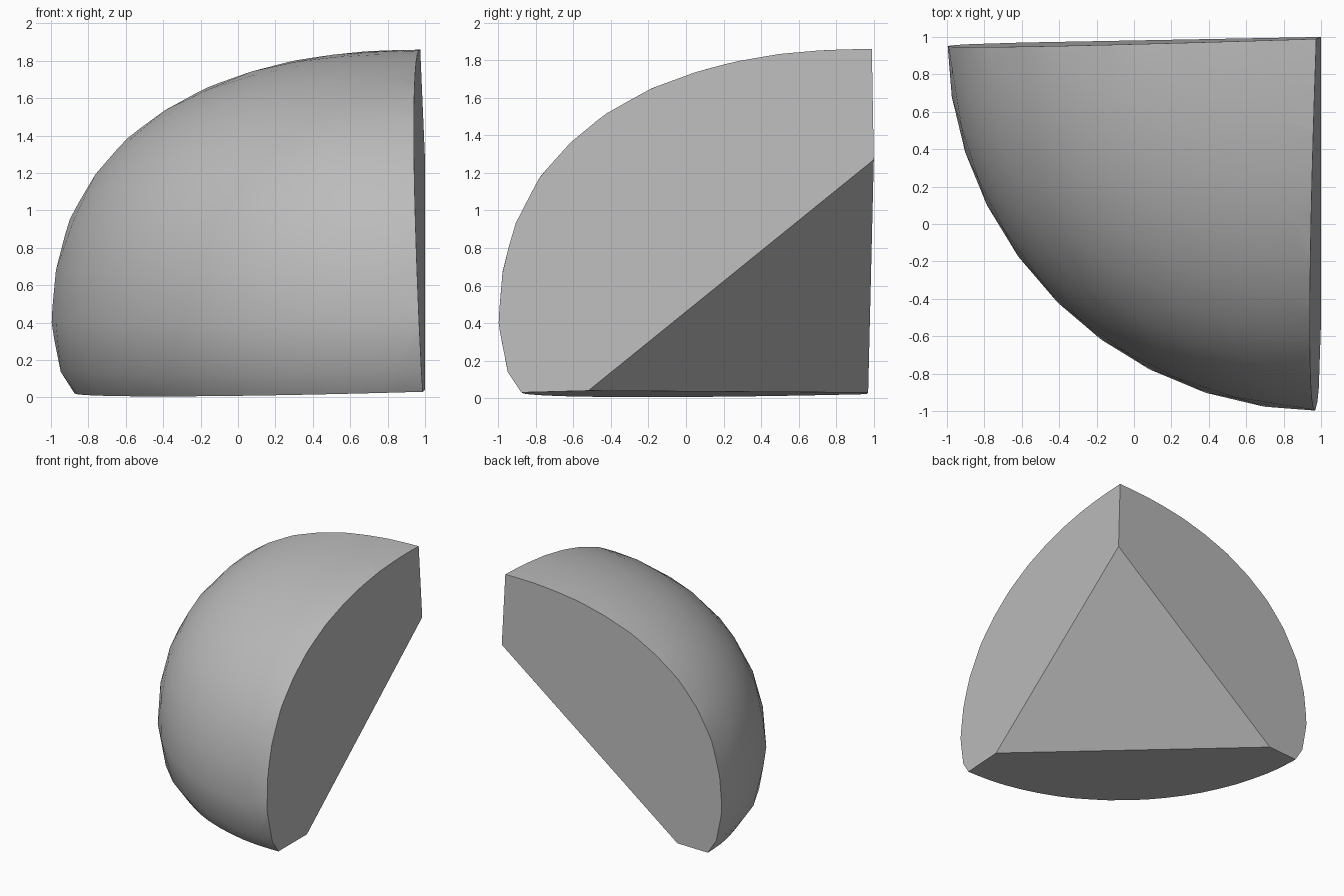
import bpy, bmesh, math
from mathutils import Vector

cube = bpy.data.objects.get("Cube")
if cube:
    bpy.data.objects.remove(cube, do_unlink=True)

# One stone grey
grey = bpy.data.materials.new("stone_grey")
grey.use_nodes = True
colour = (0.5, 0.5, 0.5, 1)
grey.diffuse_color = colour
grey.node_tree.nodes["Principled BSDF"].inputs["Base Color"].default_value = colour

CENTRE = Vector((1.0, 1.0, 0.4))
RADIUS, RISE, DROP, POWER = 2.0, 1.46, 0.95, 2.3
INSIDE = Vector((0, 0, 0.9))


def dome_point(d):
    """Push a direction out to the rounded outer shell."""
    height = RISE if d.z > 0 else DROP
    size = (math.hypot(d.x, d.y) / RADIUS) ** POWER + (abs(d.z) / height) ** POWER
    return CENTRE + d * size ** (-1 / POWER)


def slice_flat(bm, a, b, c):
    """Cut with the plane through three points, keep the inside and cap it."""
    a, b, c = Vector(a), Vector(b), Vector(c)
    normal = (b - a).cross(c - a).normalized()
    if normal.dot(INSIDE - a) > 0:
        normal.negate()
    geom = bm.verts[:] + bm.edges[:] + bm.faces[:]
    cut = bmesh.ops.bisect_plane(bm, geom=geom, dist=1e-5, plane_co=a,
                                 plane_no=normal, clear_outer=True)
    rim = [e for e in cut["geom_cut"] if isinstance(e, bmesh.types.BMEdge) and e.is_boundary]
    bmesh.ops.edgeloop_fill(bm, edges=rim)


# Rounded shell
bm = bmesh.new()
bmesh.ops.create_icosphere(bm, subdivisions=4, radius=1)
for v in bm.verts:
    v.co = dome_point(v.co.normalized())

# Corners of the triangular inner face
front_corner = (1.0, -0.52, 0.04)
top_corner = (1.0, 1.0, 1.27)
side_corner = (-0.6, 0.97, 0.03)

# Side, back and bottom faces, then the triangular face
slice_flat(bm, front_corner, top_corner, (0.94, -0.6, 1.38))
slice_flat(bm, side_corner, top_corner, (-0.5, 0.95, 1.45))
slice_flat(bm, front_corner, side_corner, (-0.4, -0.45, 0.0))
slice_flat(bm, front_corner, top_corner, side_corner)

bmesh.ops.remove_doubles(bm, verts=bm.verts[:], dist=0.002)
bmesh.ops.recalc_face_normals(bm, faces=bm.faces[:])
mesh = bpy.data.meshes.new("sphere_chunk")
bm.to_mesh(mesh)
bm.free()
mesh.materials.append(grey)
chunk = bpy.data.objects.new("sphere_chunk", mesh)
bpy.context.collection.objects.link(chunk)

# Smooth shell with crisp cut edges
bpy.ops.object.select_all(action="DESELECT")
chunk.select_set(True)
bpy.context.view_layer.objects.active = chunk
bpy.ops.object.shade_smooth_by_angle(angle=math.radians(30))
